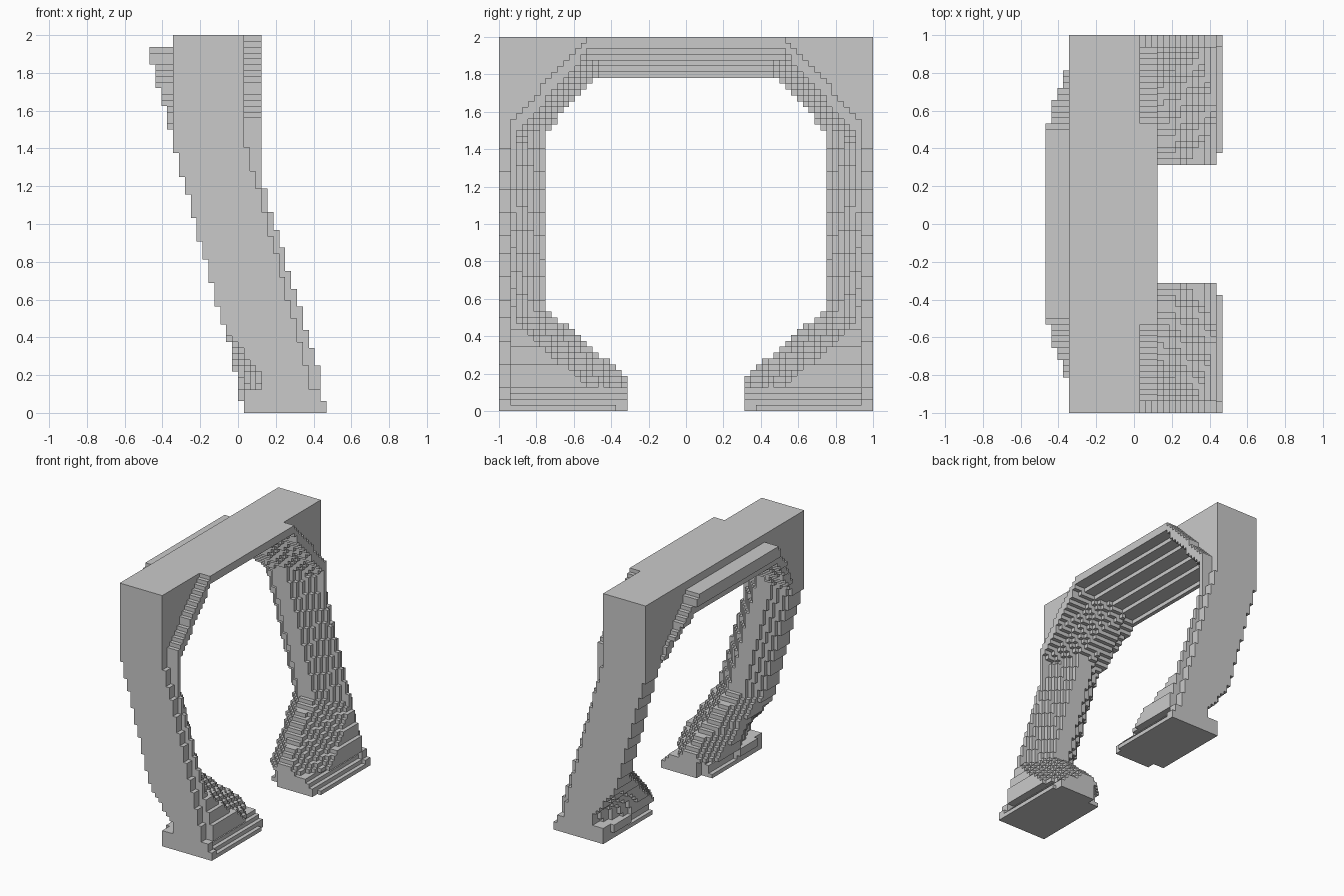
import bpy
import bmesh
from mathutils import Vector

if "Cube" in bpy.data.objects:
    bpy.data.objects.remove(bpy.data.objects["Cube"], do_unlink=True)

H = 1 / 32  # block size

stone = bpy.data.materials.new("mid_grey")
stone.use_nodes = True
stone.diffuse_color = (0.59, 0.59, 0.59, 1)
stone.node_tree.nodes["Principled BSDF"].inputs["Base Color"].default_value = (0.59, 0.59, 0.59, 1)


def clamp(value):
    return min(1, max(0, value))


def back_line(z):
    return -0.344 + 0.27 * (1.44 - z)


def front_line(z):
    return 0.155 + 0.3 * (1.125 - z)


def back_face(y, z):
    """Leaning back surface, pinched in above the outer edge of the foot."""
    back = back_line(z)
    if z < 0.44:
        pinch = min(0.12, -0.09 + 0.21 * (0.44 - z) / 0.22)
        back += max(0, pinch - back) * clamp((y - 0.65) / 0.3)
    return back


def in_opening(x, y, z):
    """Octagonal opening with a sloping soffit and chamfered leg edges."""
    if z < 0.125:
        return y < (0.31 if 0.125 < x < 0.435 else 0.375)
    depth = max(0, x - back_line(z))
    rise = 0.15 * depth / 0.56
    scoop = 0.17 * clamp((depth - 0.24) / 0.18) + 0.1 * clamp(1 - depth / 0.14)
    return (y < 0.75 + scoop and z < 1.785 + rise
            and 1.143 * y + z < 2.327 + 0.6 * (rise + scoop)
            and (y < 0.31 or z > 0.17 + 0.864 * (y - 0.31) - 1.3 * scoop))


def in_slab(x, y, z):
    """Outer slab: upright at the top, leaning down the legs."""
    return max(-0.344, back_face(y, z)) < x < min(0.44, max(0.031, 0.05 + 0.27 * (1.4 - z)))


def in_trim(x, y, z):
    """Raised octagonal trim on both faces of the slab."""
    if y > 0.94 or x > min(0.44, max(0.125, front_line(z))):
        return False
    if x < -0.344:
        return x > max(-0.47, back_line(z)) and z < 1.94 and z + 1.25 * y < 2.54
    return x > back_face(y, z) and z + 1.09 * y < 2.57


def in_foot(x, y, z):
    """Stepped foot plate."""
    low = z < 0.0625
    if y > 0.94:
        return 0.031 < x < (0.47 if low else 0.44)
    if y > 0.7:
        back = 0.031 if low or y > 0.9 else 0
    else:
        back = 0.02 + 0.6 * z
    return back < x < 0.48 - z


def solid(i, j, k):
    x, y, z = (i + 0.5) * H, abs((j + 0.5) * H), (k + 0.5) * H
    if in_opening(x, y, z):
        return False
    if z < 0.125:
        return in_foot(x, y, z)
    return in_slab(x, y, z) or in_trim(x, y, z)


blocks = {(i, j, k) for i in range(-16, 16) for j in range(-32, 32)
          for k in range(64) if solid(i, j, k)}


def part_of(block):
    i, j, k = block
    if k >= 47:
        return "top_beam"
    side = "back" if j >= 0 else "front"
    return side + ("_foot" if k < 4 else "_leg")


def build_part(name):
    """Skin the blocks of one part, leaving out faces hidden by neighbours."""
    bm = bmesh.new()
    corners = {}

    def corner(p):
        key = tuple(round(c) for c in p)
        if key not in corners:
            corners[key] = bm.verts.new(Vector(key) * H)
        return corners[key]

    for block in blocks:
        if part_of(block) != name:
            continue
        centre = Vector(block) + Vector((0.5, 0.5, 0.5))
        for axis in range(3):
            for sign in (-1, 1):
                n = Vector((0, 0, 0))
                n[axis] = sign
                if tuple(int(b + d) for b, d in zip(block, n)) in blocks:
                    continue
                u = Vector((0, 0, 0))
                u[(axis + 1) % 3] = 0.5
                v = n.cross(u)
                mid = centre + n / 2
                bm.faces.new([corner(mid + q) for q in (-u - v, u - v, u + v, v - u)])
    mesh = bpy.data.meshes.new(name)
    bm.to_mesh(mesh)
    bm.free()
    mesh.materials.append(stone)
    bpy.context.collection.objects.link(bpy.data.objects.new(name, mesh))


for part in ("top_beam", "front_leg", "back_leg", "front_foot", "back_foot"):
    build_part(part)
